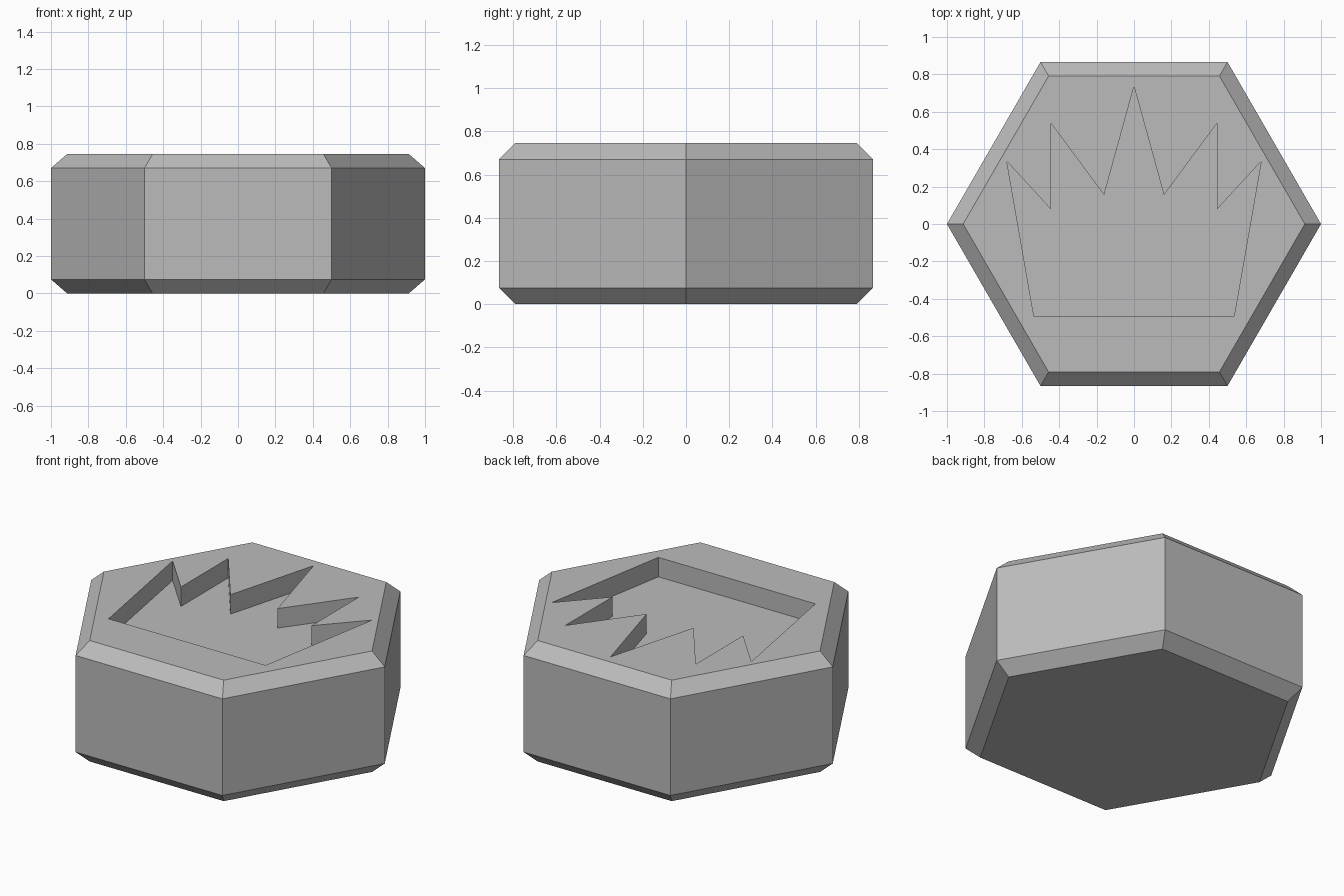
import bpy, bmesh, math
from mathutils import Matrix

HEIGHT = 0.745
BEVEL = 0.075
RECESS = 0.12

default_cube = bpy.data.objects.get("Cube")
if default_cube:
    bpy.data.objects.remove(default_cube, do_unlink=True)


def make_material(name, rgb):
    mat = bpy.data.materials.new(name)
    mat.use_nodes = True
    colour = (*rgb, 1.0)
    mat.diffuse_color = colour
    mat.node_tree.nodes["Principled BSDF"].inputs["Base Color"].default_value = colour
    return mat


def make_object(name, bm, mat):
    bmesh.ops.recalc_face_normals(bm, faces=bm.faces)
    mesh = bpy.data.meshes.new(name)
    bm.to_mesh(mesh)
    bm.free()
    mesh.materials.append(mat)
    obj = bpy.data.objects.new(name, mesh)
    bpy.context.collection.objects.link(obj)
    return obj


grey = make_material("plain grey", (0.5, 0.5, 0.5))

# Hexagonal tile with chamfered top and bottom rims
bm = bmesh.new()
placement = Matrix.Translation((0, 0, HEIGHT / 2)) @ Matrix.Rotation(math.pi / 2, 4, "Z")
bmesh.ops.create_cone(bm, cap_ends=True, segments=6, radius1=1, radius2=1,
                      depth=HEIGHT, matrix=placement)
rims = [e for e in bm.edges if abs(e.verts[0].co.z - e.verts[1].co.z) < 0.01]
bmesh.ops.bevel(bm, geom=rims, offset=BEVEL, segments=1, affect="EDGES")
tile = make_object("hexagonal_tile", bm, grey)

# Crown outline: right half from base to centre point, then mirrored
half = [(0.535, -0.495), (0.68, 0.335), (0.445, 0.08), (0.445, 0.54), (0.16, 0.155)]
outline = half + [(0, 0.735)] + [(-x, y) for x, y in reversed(half)]
bm = bmesh.new()
floor = bm.faces.new([bm.verts.new((x, y, HEIGHT - RECESS)) for x, y in outline])
walls = bmesh.ops.extrude_face_region(bm, geom=[floor])
bmesh.ops.translate(bm, vec=(0, 0, RECESS * 2),
                    verts=[g for g in walls["geom"] if isinstance(g, bmesh.types.BMVert)])
cutter = make_object("crown_cutter", bm, grey)
cutter.hide_render = True

# Sink the crown into the top face
cut = tile.modifiers.new("crown recess", "BOOLEAN")
cut.operation = "DIFFERENCE"
cut.solver = "EXACT"
cut.object = cutter
bpy.context.view_layer.objects.active = tile
bpy.ops.object.modifier_apply(modifier=cut.name)
bpy.data.objects.remove(cutter, do_unlink=True)
